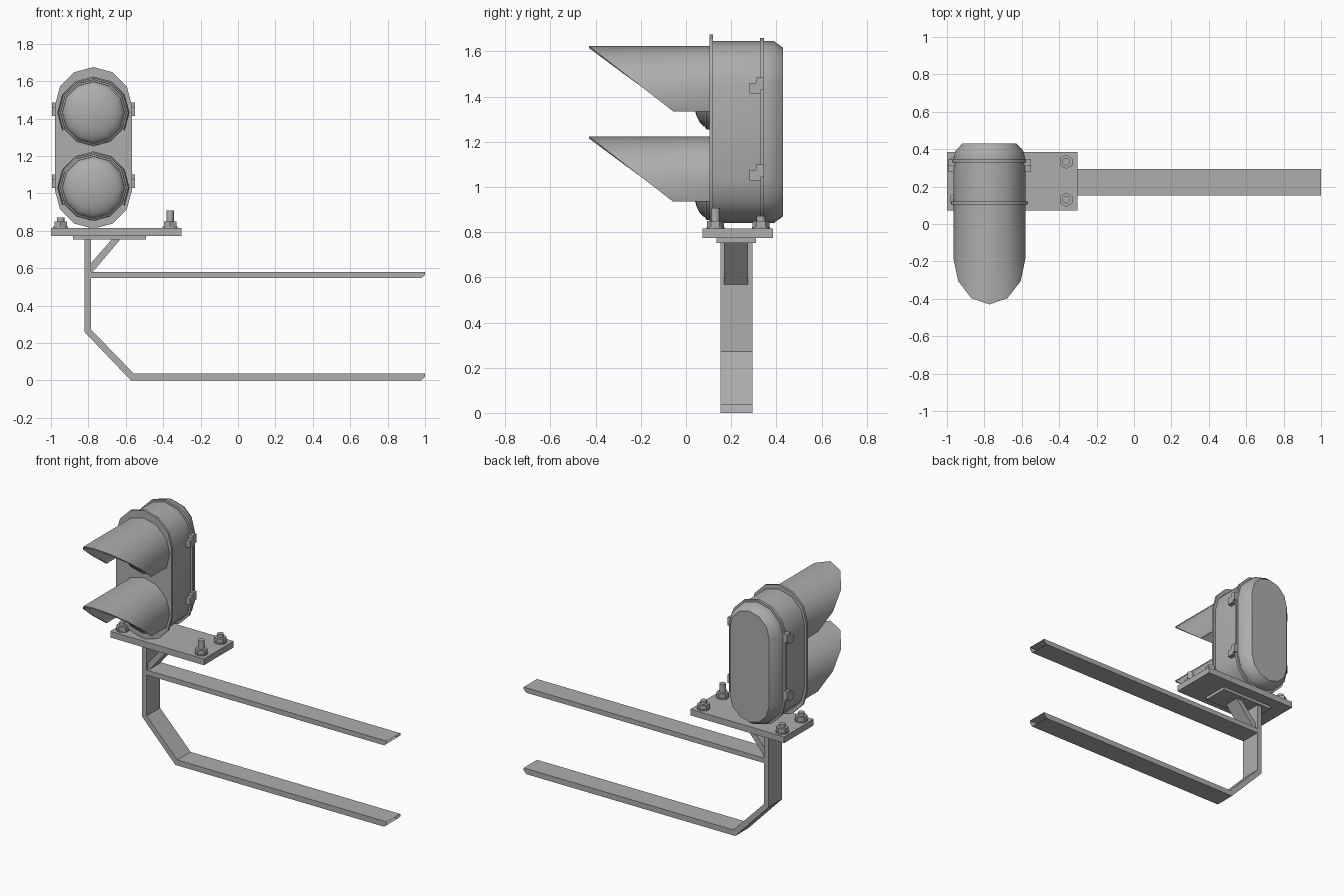
import bpy, bmesh, math

if "Cube" in bpy.data.objects:
    bpy.data.objects.remove(bpy.data.objects["Cube"])

CX = -0.773            # signal head centre line
Y0, Y1 = 0.153, 0.295  # bracket bar depth

# Dark grey paint shared by every part
GREY = bpy.data.materials.new("dark_grey")
GREY.diffuse_color = (0.42, 0.42, 0.42, 1)
GREY.use_nodes = True
GREY.node_tree.nodes["Principled BSDF"].inputs["Base Color"].default_value = GREY.diffuse_color


def finish(name, bm, smooth=None):
    bmesh.ops.recalc_face_normals(bm, faces=bm.faces)
    me = bpy.data.meshes.new(name)
    bm.to_mesh(me)
    bm.free()
    me.materials.append(GREY)
    ob = bpy.data.objects.new(name, me)
    bpy.context.collection.objects.link(ob)
    if smooth:
        bpy.ops.object.select_all(action='DESELECT')
        ob.select_set(True)
        bpy.context.view_layer.objects.active = ob
        bpy.ops.object.shade_smooth_by_angle(angle=math.radians(smooth))
    return ob


def prism(name, pts, y0, y1, open_sides=()):
    """Extrude an x-z profile along y, leaving some sides open."""
    bm = bmesh.new()
    a = [bm.verts.new((x, y0, z)) for x, z in pts]
    b = [bm.verts.new((x, y1, z)) for x, z in pts]
    bm.faces.new(a)
    bm.faces.new(b[::-1])
    for i in range(len(a)):
        j = (i + 1) % len(a)
        if i not in open_sides:
            bm.faces.new((a[j], a[i], b[i], b[j]))
    return finish(name, bm)


def box(name, x0, x1, y0, y1, z0, z1):
    return prism(name, [(x0, z0), (x1, z0), (x1, z1), (x0, z1)], y0, y1)


def outline(r, zc, half):
    """Twelve-sided circle, or a pill shape when half > 0."""
    steps = [(i, half) for i in range(7)] + [(i, -half) for i in range(6, 13)]
    if half == 0:
        steps = [(i, 0) for i in range(12)]
    return [(CX + r * math.cos(i * math.pi / 6),
             zc + h + r * math.sin(i * math.pi / 6)) for i, h in steps]


def loft(name, rings, zc, smooth=35):
    """Skin a stack of (y, radius, half length) outlines, capped at both ends."""
    bm = bmesh.new()
    loops = [[bm.verts.new((x, y, z)) for x, z in outline(r, zc, half)]
             for y, r, half in rings]
    for a, b in zip(loops, loops[1:]):
        for i in range(len(a)):
            j = (i + 1) % len(a)
            bm.faces.new((a[i], a[j], b[j], b[i]))
    bm.faces.new(loops[0])
    bm.faces.new(loops[-1])
    return finish(name, bm, smooth)


# Signal housing: front flange, body with bevelled back, seal rim
ZC = 1.243
loft("front_flange", [(0.105, 0.206, 0.226), (0.12, 0.206, 0.226)], ZC)
loft("housing", [(0.118, 0.192, 0.211), (0.346, 0.192, 0.211),
                 (0.39, 0.182, 0.22), (0.43, 0.145, 0.228)], ZC)
loft("seal_rim", [(0.328, 0.204, 0.213), (0.346, 0.204, 0.213)], ZC)


def hood(name, zc):
    """Open visor covering 240 degrees, cut on a slant."""
    bm = bmesh.new()
    R = 0.193
    loops = [[] for _ in range(4)]
    for i in range(-1, 8):
        c, s = math.cos(i * math.pi / 6), math.sin(i * math.pi / 6)
        tip = -0.43 + R * (1 - s) * 1.29
        for loop, r, y in zip(loops, (R, R, R - 0.009, R - 0.009),
                              (0.107, tip, tip, 0.107)):
            loop.append(bm.verts.new((CX + r * c, y, zc + r * s)))
    for k in range(4):
        a, b = loops[k], loops[(k + 1) % 4]
        for i in range(8):
            bm.faces.new((a[i], a[i + 1], b[i + 1], b[i]))
    for i in (0, 8):
        bm.faces.new([loop[i] for loop in loops])
    finish(name, bm, 35)


# Lenses with bezels and hoods
for label, z in (("upper", 1.431), ("lower", 1.031)):
    loft(label + "_bezel", [(0.107, 0.178, 0), (0.09, 0.176, 0),
                            (0.085, 0.167, 0), (0.095, 0.16, 0)], z)
    dome = [(0.094 - 0.066 * math.sin(t), 0.168 * math.cos(t), 0)
            for t in (math.radians(d) for d in (0, 15, 30, 45, 60, 75, 88))]
    loft(label + "_lens", dome, z, smooth=40)
    hood(label + "_hood", z)

# Side latches on the seal rim
for s, side in ((-1, "left"), (1, "right")):
    for z, level in ((1.45, "upper"), (1.065, "lower")):
        xs = sorted((CX + s * 0.18, CX + s * 0.221))
        box(f"{side}_{level}_latch", *xs, 0.31, 0.346, z - 0.022, z + 0.035)
        box(f"{side}_{level}_latch_hook", *xs, 0.28, 0.33, z - 0.036, z + 0.01)

# Mounting plates
box("base_plate", -1.0, -0.303, 0.072, 0.386, 0.773, 0.815)
box("under_plate", -0.882, -0.492, 0.135, 0.31, 0.753, 0.775)


def cylinder(name, x, y, z0, z1, r, n):
    bm = bmesh.new()
    bmesh.ops.create_cone(bm, cap_ends=True, segments=n, radius1=r, radius2=r,
                          depth=z1 - z0)
    bmesh.ops.translate(bm, verts=bm.verts, vec=(x, y, (z0 + z1) / 2))
    finish(name, bm, 35 if n > 6 else None)


# Corner bolts, the front right one standing tall
for x in (-0.948, -0.363):
    for y in (0.13, 0.332):
        top = 0.907 if (x > -0.5 and y < 0.2) else 0.872
        cylinder("washer", x, y, 0.814, 0.822, 0.04, 12)
        cylinder("nut", x, y, 0.82, 0.85, 0.038, 6)
        cylinder("bolt", x, y, 0.814, top, 0.02, 12)

# Bent lower bracket bar, open at its far end
prism("bent_bracket", [(-0.82, 0.755), (-0.82, 0.258), (-0.573, 0.0),
                       (0.98, 0.0), (1.0, 0.02), (1.0, 0.037),
                       (-0.558, 0.037), (-0.786, 0.272), (-0.786, 0.755)],
      Y0, Y1, open_sides=(3, 4))

# Straight upper bar, open at its far end, and diagonal brace
prism("upper_bar", [(-0.79, 0.547), (0.98, 0.547), (1.0, 0.564), (1.0, 0.58),
                    (-0.79, 0.58)], Y0, Y1, open_sides=(1, 2))
prism("brace", [(-0.79, 0.564), (-0.628, 0.755), (-0.674, 0.755),
                (-0.79, 0.622)], 0.169, 0.275)
